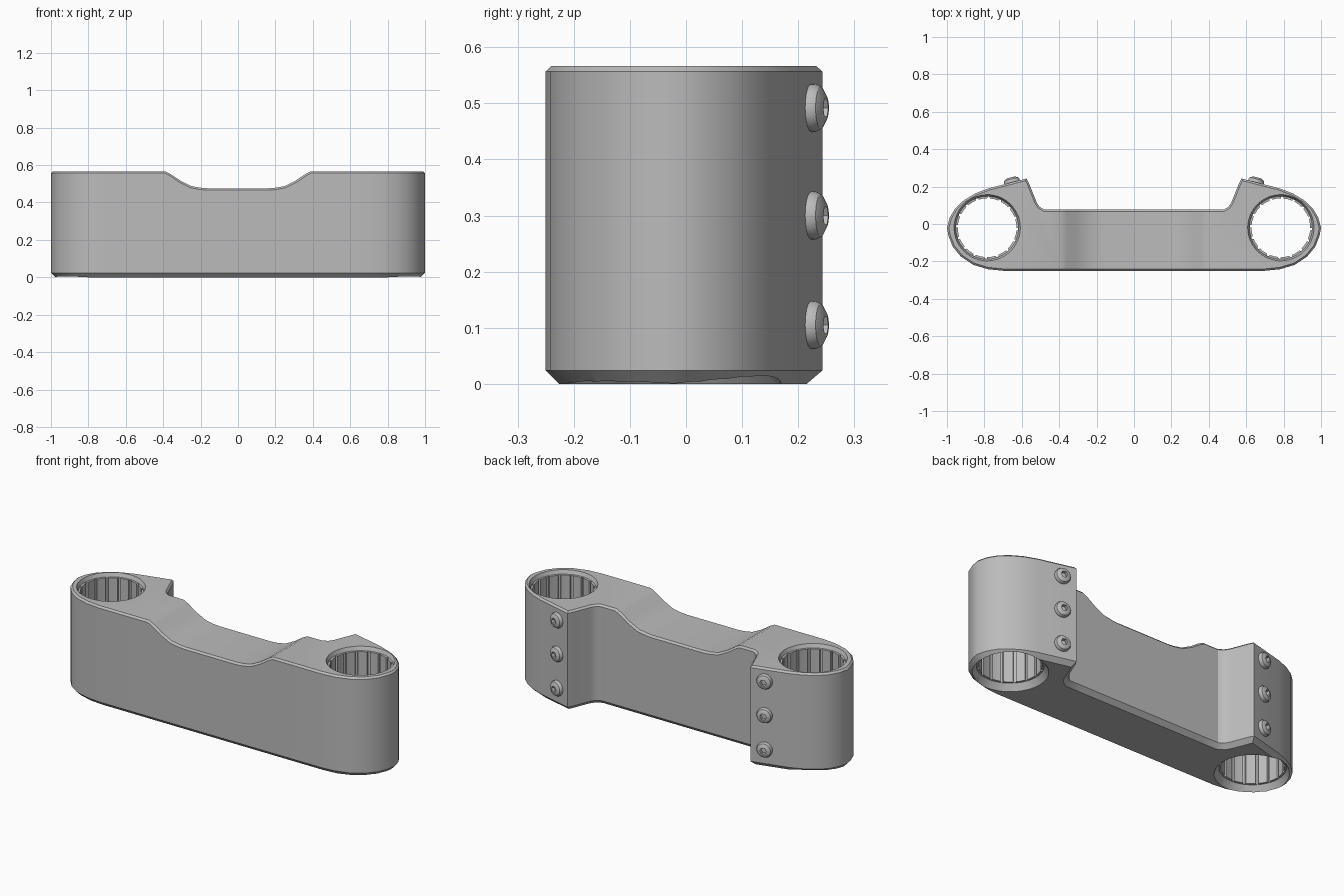
import bpy, bmesh
from math import pi, cos, sin, radians
from mathutils import Vector

if "Cube" in bpy.data.objects:
    bpy.data.objects.remove(bpy.data.objects["Cube"])

HEIGHT = 0.567
HOLE_X, HOLE_Y = 0.785, -0.02
# Drop of the top edge: distance from the middle, height
DIP = [(0.16, 0.476), (0.2, 0.479), (0.25, 0.488), (0.31, 0.518),
       (0.36, 0.552), (0.39, HEIGHT)]
# Right half of the plan outline, front to back
HALF = [(0.7, -0.25), (0.78, -0.242), (0.86, -0.218), (0.925, -0.175),
        (0.97, -0.12), (0.993, -0.06), (1.0, -0.02), (0.985, 0.035),
        (0.955, 0.085), (0.91, 0.127), (0.85, 0.163), (0.78, 0.19),
        (0.575, 0.243), (0.56, 0.215), (0.52, 0.115), (0.505, 0.092),
        (0.48, 0.077)]

grey = bpy.data.materials.new("plain_grey")
grey.use_nodes = True
grey.diffuse_color = (0.5, 0.5, 0.5, 1)
grey.node_tree.nodes["Principled BSDF"].inputs["Base Color"].default_value = (0.5, 0.5, 0.5, 1)


def add_object(name, bm):
    bmesh.ops.recalc_face_normals(bm, faces=bm.faces)
    mesh = bpy.data.meshes.new(name)
    bm.to_mesh(mesh)
    bm.free()
    mesh.materials.append(grey)
    obj = bpy.data.objects.new(name, mesh)
    bpy.context.collection.objects.link(obj)
    return obj


def activate(obj):
    bpy.ops.object.select_all(action='DESELECT')
    obj.select_set(True)
    bpy.context.view_layer.objects.active = obj


def loft(bm, rings):
    """Closed skin through rings of equal length."""
    loops = [[bm.verts.new(p) for p in ring] for ring in rings]
    n = len(loops[0])
    for low, high in zip(loops, loops[1:]):
        for i in range(n):
            j = (i + 1) % n
            bm.faces.new((low[i], low[j], high[j], high[i]))
    bm.faces.new(loops[0][::-1])
    bm.faces.new(loops[-1])


def top_height(x):
    x = abs(x)
    if x <= DIP[0][0]:
        return DIP[0][1]
    for (xa, za), (xb, zb) in zip(DIP, DIP[1:]):
        if x <= xb:
            return za + (zb - za) * (x - xa) / (xb - xa)
    return HEIGHT


def bevel_rim(bm, up, width):
    """Bevel the edges between the walls and the top or bottom."""
    bm.normal_update()
    rim = []
    for e in bm.edges:
        if len(e.link_faces) == 2:
            a, b = sorted(f.normal.z * up for f in e.link_faces)
            if b > 0.5 and abs(a) < 0.1:
                rim.append(e)
    bmesh.ops.bevel(bm, geom=rim, offset=width, segments=1, profile=0.5,
                    affect='EDGES', clamp_overlap=False)


# Body: extruded outline with the dipped top and bevelled rims
bm = bmesh.new()
outline = HALF + [(-x, y) for x, y in reversed(HALF)]
loft(bm, [[(x, y, z) for x, y in outline] for z in (0, HEIGHT)])
for x, _ in DIP:
    for side in (-1, 1):
        bmesh.ops.bisect_plane(bm, geom=bm.verts[:] + bm.edges[:] + bm.faces[:],
                               plane_co=(side * x, 0, 0), plane_no=(1, 0, 0))
for v in bm.verts:
    if v.co.z > HEIGHT / 2:
        v.co.z = top_height(v.co.x)
bmesh.ops.recalc_face_normals(bm, faces=bm.faces)
bevel_rim(bm, 1, 0.01)
bevel_rim(bm, -1, 0.024)
body = add_object("clamp_body", bm)


# Bores: grooved wall with a flared mouth at each end
def bore_ring(z, panel, groove, teeth=16):
    points = []
    for i in range(teeth):
        for part, r in ((0, panel), (0.38, panel), (0.76, panel),
                        (0.8, groove), (0.96, groove)):
            a = 2 * pi * (i + part) / teeth
            points.append((r * cos(a), r * sin(a), z))
    return points


for side in (-1, 1):
    bm = bmesh.new()
    loft(bm, [bore_ring(-0.01, 0.198, 0.198), bore_ring(0.035, 0.168, 0.168),
              bore_ring(0.036, 0.157, 0.166), bore_ring(0.545, 0.157, 0.166),
              bore_ring(0.546, 0.168, 0.168), bore_ring(0.58, 0.183, 0.183)])
    bmesh.ops.translate(bm, vec=(side * HOLE_X, HOLE_Y, 0), verts=bm.verts)
    cutter = add_object("bore_cutter", bm)
    cutter.hide_render = True
    activate(body)
    cut = body.modifiers.new("bore", 'BOOLEAN')
    cut.operation = 'DIFFERENCE'
    cut.solver = 'EXACT'
    cut.object = cutter
    bpy.ops.object.modifier_apply(modifier=cut.name)
    bpy.data.objects.remove(cutter)
activate(body)
bpy.ops.object.shade_smooth_by_angle(angle=radians(28))


# Bolts: domed heads with a hexagonal socket, on the sloped back faces
def bolt(name, position, direction):
    bm = bmesh.new()
    rings = []
    for r, z in ((0.042, -0.01), (0.043, 0.008), (0.038, 0.018),
                 (0.022, 0.027), (0.018, 0.027), (0.018, 0.008)):
        steps = 24
        ring = []
        for i in range(steps):
            a = 2 * pi * i / steps
            rr = r
            if r < 0.02:
                rr = r * cos(pi / 6) / cos(a % (pi / 3) - pi / 6)
            ring.append((rr * cos(a), rr * sin(a), z))
        rings.append(ring)
    loft(bm, rings)
    obj = add_object(name, bm)
    obj.rotation_mode = 'QUATERNION'
    obj.rotation_quaternion = direction.to_track_quat('Z', 'Y')
    obj.location = position
    activate(obj)
    bpy.ops.object.shade_smooth_by_angle(angle=radians(30))


for side, label in ((1, "left"), (-1, "right")):
    for z, row in ((0.105, "lower"), (0.3, "middle"), (0.492, "upper")):
        bolt(f"{label}_{row}_bolt", Vector((side * 0.652, 0.223, z)),
             Vector((side * 0.25, 0.97, 0)))
